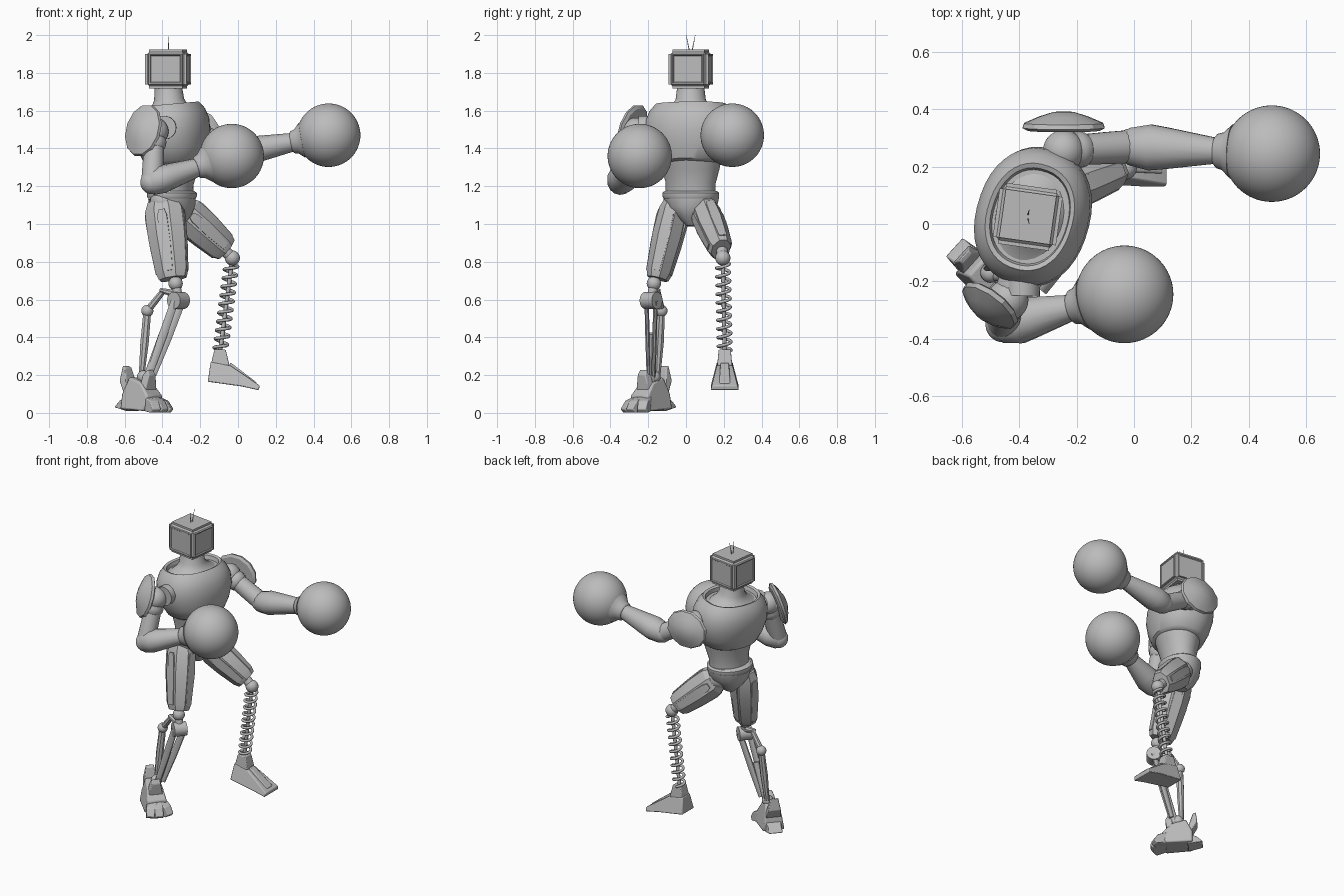
import bpy, bmesh, math
from mathutils import Vector as V, Matrix

cube = bpy.data.objects.get("Cube")
if cube:
    bpy.data.objects.remove(cube)

grey = bpy.data.materials.new("plain_grey")
grey.use_nodes = True
grey.diffuse_color = (0.5, 0.5, 0.5, 1)
grey.node_tree.nodes["Principled BSDF"].inputs["Base Color"].default_value = (0.5, 0.5, 0.5, 1)


def finish(bm, name, angle=35, bevel=0):
    bmesh.ops.recalc_face_normals(bm, faces=bm.faces)
    mesh = bpy.data.meshes.new(name)
    bm.to_mesh(mesh)
    bm.free()
    ob = bpy.data.objects.new(name, mesh)
    bpy.context.collection.objects.link(ob)
    mesh.materials.append(grey)
    if bevel:
        mod = ob.modifiers.new("soft_edges", "BEVEL")
        mod.width, mod.segments = bevel, 2
    bpy.ops.object.select_all(action="DESELECT")
    ob.select_set(True)
    bpy.context.view_layer.objects.active = ob
    bpy.ops.object.shade_smooth_by_angle(angle=math.radians(angle))
    return ob


def frame(a, b, side):
    axis = (b - a).normalized()
    s = V(side)
    s = (s - axis * s.dot(axis)).normalized()
    return axis, s, axis.cross(s)


def limb(name, a, b, profile, sides=24, side=(0, 1, 0.01), angle=35, power=1):
    """Loft rings of (fraction along a-b, half width along side, half depth); power below 1 squares them."""
    a, b = V(a), V(b)
    axis, s, d = frame(a, b, side)
    bm = bmesh.new()
    rings = []
    turn = [(i + 0.5) * math.tau / sides for i in range(sides)]
    unit = [[math.copysign(abs(k) ** power, k) for k in (math.cos(u), math.sin(u))] for u in turn]
    for t, w, h in profile:
        c = a.lerp(b, t)
        rings.append([bm.verts.new(c + s * w * p + d * h * q) for p, q in unit])
    for r, q in zip(rings, rings[1:]):
        for i in range(sides):
            j = (i + 1) % sides
            bm.faces.new((r[i], r[j], q[j], q[i]))
    bm.faces.new(rings[0])
    bm.faces.new(rings[-1])
    return finish(bm, name, angle)


def rod(name, a, b, r0, r1=None, sides=16):
    r1 = r1 or r0
    return limb(name, a, b, [(0, r0, r0), (1, r1, r1)], sides, (0.3, 0.9, 0.2))


def ball(name, c, r, detail=24):
    bm = bmesh.new()
    bmesh.ops.create_uvsphere(bm, u_segments=detail * 2, v_segments=detail, radius=r,
                              matrix=Matrix.Translation(c))
    return finish(bm, name, 60)


def slab(name, outline, origin, yaw, half, bevel=0.005):
    """Side outline of (forward, up, width factor) swept across the width."""
    m = Matrix.Translation(origin) @ Matrix.Rotation(math.radians(yaw), 4, "Z")
    bm = bmesh.new()
    left, right = [[bm.verts.new(m @ V((x, k * half * f, z))) for x, z, f in outline] for k in (1, -1)]
    bm.faces.new(left)
    bm.faces.new(right)
    for i in range(len(outline)):
        j = (i + 1) % len(outline)
        bm.faces.new((left[i], left[j], right[j], right[i]))
    return finish(bm, name, 30, bevel)


# Head: a boxy casing with shallow framed panels on its four sides
m = Matrix.Translation((-0.37, 0.025, 1.82)) @ Matrix.Rotation(math.radians(-8), 4, "Z")
bm = bmesh.new()
bmesh.ops.create_cube(bm, size=1, matrix=m @ Matrix.Diagonal((0.222, 0.214, 0.205, 1)))
bmesh.ops.bevel(bm, geom=bm.edges[:], offset=0.022, segments=3, affect="EDGES")
bm.normal_update()
walls = [f for f in bm.faces if f.calc_area() > 0.02 and abs(f.normal.z) < 0.3]
bmesh.ops.inset_individual(bm, faces=walls, thickness=0.01, depth=0)
bmesh.ops.inset_individual(bm, faces=walls, thickness=0.006, depth=-0.006)
finish(bm, "head", 25)
for k in (-1, 1):
    rod("antenna", (-0.37, 0.025 + 0.006 * k, 1.91), (-0.365, 0.025 + 0.024 * k, 2.0), 0.003, 0.001, 6)

# Torso, turned slightly towards its right
W = (0.29, 0.96, 0)
limb("neck", (-0.36, 0.025, 1.59), (-0.37, 0.025, 1.74),
     [(0, 0.175, 0.135), (0.1, 0.15, 0.115), (0.25, 0.105, 0.095), (0.45, 0.08, 0.08), (1, 0.07, 0.07)], 32, W)
limb("chest", (-0.335, 0.025, 1.32), (-0.363, 0.025, 1.635),
     [(0, 0.16, 0.13), (0.05, 0.185, 0.155), (0.25, 0.22, 0.18), (0.5, 0.245, 0.195), (0.72, 0.24, 0.195),
      (0.88, 0.22, 0.178), (0.96, 0.198, 0.16), (1, 0.188, 0.15), (0.98, 0.172, 0.135), (0.9, 0.165, 0.13)],
     40, W, 35, 0.9)
limb("waist", (-0.345, 0.025, 1.16), (-0.335, 0.025, 1.35),
     [(0, 0.135, 0.105), (0.3, 0.135, 0.105), (0.7, 0.155, 0.125), (1, 0.165, 0.14)], 32, W)
limb("belt", (-0.35, 0.025, 1.135), (-0.35, 0.025, 1.175),
     [(0, 0.145, 0.125), (0.25, 0.152, 0.13), (0.75, 0.152, 0.13), (1, 0.14, 0.115)], 32, W)
limb("pelvis", (-0.35, 0.03, 1.14), (-0.34, 0.035, 0.99),
     [(0, 0.148, 0.125), (0.35, 0.135, 0.12), (0.7, 0.075, 0.095), (1, 0.03, 0.05)], 16, W)


# Arms: shoulder joint, upper arm, elbow, forearm, cuff and round glove
def arm(tag, root, shoulder, elbow, glove, r):
    shoulder, elbow, glove = V(shoulder), V(elbow), V(glove)
    rod(tag + "_shoulder_axle", root, shoulder, 0.055)
    ball(tag + "_shoulder_joint", shoulder, 0.072)
    limb(tag + "_upper_arm", shoulder, elbow,
         [(0, 0.05, 0.05), (0.2, 0.065, 0.065), (0.3, 0.06, 0.06), (0.33, 0.054, 0.054),
          (0.6, 0.056, 0.056), (1, 0.058, 0.058)], 20)
    ball(tag + "_elbow", elbow, 0.062)
    out = (glove - elbow).normalized()
    start, wrist, cuff = elbow - out * 0.03, glove - out * (r + 0.035), glove - out * (r * 0.85)
    limb(tag + "_forearm", start, wrist,
         [(0, 0.045, 0.045), (0.07, 0.066, 0.066), (0.3, 0.082, 0.075), (0.5, 0.073, 0.068), (1, 0.047, 0.05)], 14)
    limb(tag + "_cuff", wrist, cuff, [(0, 0.05, 0.05), (0.15, 0.06, 0.06), (0.5, 0.066, 0.066), (1, 0.095, 0.095)], 32)
    ball(tag + "_glove", glove, r, 32)


arm("left_arm", (-0.31, 0.14, 1.52), (-0.245, 0.255, 1.505), (-0.01, 0.27, 1.375), (0.48, 0.245, 1.47), 0.168)
arm("right_arm", (-0.39, -0.12, 1.51), (-0.44, -0.265, 1.49), (-0.455, -0.35, 1.22), (-0.033, -0.245, 1.36), 0.17)
rod("right_shoulder_disc", (-0.385, -0.14, 1.51), (-0.39, -0.25, 1.51), 0.062, sides=24)


# Domed shoulder shields
def shield(tag, centre, out, tall, wide):
    c, o = V(centre), V(out).normalized()
    dome = [(0, 0.87), (0.15, 1), (0.4, 0.96), (0.75, 0.6), (1, 0.25)]
    limb(tag + "_shoulder_shield", c - o * 0.03, c + o * 0.035,
         [(t, tall * k, wide * k) for t, k in dome], 12, (0, 0, 1), 25)
    rod(tag + "_shield_mount", c - o * 0.09, c, 0.03)


shield("left", (-0.245, 0.355, 1.49), (0, 1, 0.05), 0.125, 0.148)
shield("right", (-0.51, -0.295, 1.5), (-0.6, -0.78, 0.3), 0.145, 0.115)


# Thighs: faceted armour with raised plates on the outer faces
def thigh(tag, hip, knee, side, w, d):
    hip, knee = V(hip), V(knee)
    shape = [(0, 0.75, 0.8), (0.12, 0.95, 1), (0.45, 1, 1), (0.9, 0.84, 0.84), (1, 0.68, 0.7)]
    limb(tag + "_thigh", hip, knee, [(t, w * a, d * b) for t, a, b in shape], 8, side, 20)
    axis, s, f = frame(hip, knee, side)
    for n, r, part in ((s, w, "outer"), (-s, w, "inner"), (f, d, "front"), (-f, d, "back")):
        a, b = hip.lerp(knee, 0.14) + n * r * 0.86, hip.lerp(knee, 0.92) + n * r * 0.7
        limb(f"{tag}_{part}_thigh_plate", a, b,
             [(0, 0.015, 0.022), (0.1, 0.02, 0.036), (0.55, 0.02, 0.038), (1, 0.014, 0.026)], 4, n, 20)
    ball(tag + "_hip", hip, 0.07, 16)


thigh("right_leg", (-0.395, -0.05, 1.12), (-0.345, -0.15, 0.71), (0.2, 1, 0), 0.084, 0.108)
thigh("left_leg", (-0.305, 0.095, 1.08), (-0.065, 0.185, 0.865), (-0.3, 1, 0), 0.08, 0.1)

# Right lower leg: jointed struts
knee, hub = V((-0.33, -0.17, 0.685)), V((-0.315, -0.185, 0.595))
heel, ankle = V((-0.48, -0.13, 0.54)), V((-0.51, -0.15, 0.2))
ball("right_knee", knee, 0.038, 12)
rod("knee_link", knee, hub, 0.025)
across = V((0.026, 0.032, 0))
rod("knee_hub", hub - across, hub + across, 0.045, sides=24)
limb("knee_crossbar", hub + V((0, 0, 0.03)), (-0.41, -0.15, 0.65), [(0, 0.025, 0.025), (1, 0.018, 0.012)], 8)
rod("upper_rear_strut", (-0.4, -0.15, 0.64), heel, 0.016, 0.02, 8)
ball("rear_joint", heel, 0.032, 12)
limb("lower_rear_strut", heel, ankle, [(0, 0.02, 0.022), (0.5, 0.024, 0.024), (1, 0.016, 0.016)], 8)
for k in (-1, 1):
    limb("front_shin_strut", hub + across * 0.75 * k, V((-0.46, -0.185, 0.2)) + across * 0.4 * k,
         [(0, 0.012, 0.022), (0.5, 0.013, 0.024), (1, 0.012, 0.018)], 8)
rod("shin_piston", (-0.4, -0.185, 0.42), (-0.49, -0.18, 0.16), 0.018, 0.022, 12)

# Right foot: plated and pointing outwards
place = (-0.505, -0.19, 0)
slab("foot_body", [(-0.1, 0.02, 1), (0.07, 0.01, 1.1), (0.09, 0.09, 0.9), (0.03, 0.16, 0.7), (-0.06, 0.19, 0.6),
                   (-0.1, 0.1, 0.8)], place, -42, 0.07, 0.01)
slab("heel_spur", [(-0.165, 0.03, 0.8), (-0.07, 0.01, 1), (-0.07, 0.09, 0.9), (-0.13, 0.065, 0.7)], place, -42, 0.055)
slab("heel_guard", [(-0.13, 0.17, 0.8), (-0.09, 0.1, 1), (-0.07, 0.12, 1), (-0.1, 0.24, 0.5), (-0.12, 0.25, 0.5)],
     place, -42, 0.05)
slab("instep_guard", [(0.02, 0.14, 1), (0.06, 0.12, 1), (0.07, 0.2, 0.6), (0.055, 0.23, 0.5), (0.03, 0.2, 0.8)],
     place, -42, 0.045)
for yaw in (-63, -42, -16):
    slab("toe", [(0.05, 0.015, 1), (0.145, 0, 0.9), (0.165, 0.02, 0.7), (0.135, 0.065, 0.8), (0.07, 0.09, 1)],
         place, yaw, 0.034)
ball("right_ankle", (-0.5, -0.17, 0.19), 0.035, 12)

# Left lower leg: a coil spring around a rod
top, low = V((-0.03, 0.195, 0.82)), V((-0.095, 0.205, 0.32))
ball("left_knee", top, 0.04, 16)
rod("knee_pin", (-0.07, 0.19, 0.86), top, 0.03)
rod("spring_core", top, low, 0.011)
axis, s, f = frame(top, low, (0, 1, 0))
turns, steps = 10, 18
curve = bpy.data.curves.new("coil_spring", "CURVE")
curve.dimensions, curve.bevel_depth, curve.bevel_resolution, curve.use_fill_caps = "3D", 0.0085, 2, True
line = curve.splines.new("POLY")
line.points.add(turns * steps)
for i, p in enumerate(line.points):
    u = i * math.tau / steps
    c = top.lerp(low, 0.06 + 0.92 * i / (turns * steps))
    p.co = (*(c + (s * math.cos(u) + f * math.sin(u)) * 0.035), 1)
curve.materials.append(grey)
spring = bpy.data.objects.new("coil_spring", curve)
bpy.context.collection.objects.link(spring)
bpy.ops.object.select_all(action="DESELECT")
spring.select_set(True)
bpy.context.view_layer.objects.active = spring
bpy.ops.object.convert(target="MESH")

# Left foot: a tapered wedge with a raised ridge
slab("left_foot", [(-0.16, 0.165, 0.85), (0.02, 0.14, 1), (0.11, 0.12, 1), (0.115, 0.145, 0.9), (-0.04, 0.25, 0.55),
                   (-0.145, 0.27, 0.55)], (0, 0.205, 0), 0, 0.075)
slab("left_foot_ridge", [(-0.05, 0.24, 1), (0.09, 0.145, 1.3), (0.1, 0.16, 1.2), (-0.04, 0.267, 0.9)], (0, 0.205, 0), 0, 0.024)
slab("left_ankle", [(-0.145, 0.25, 1), (-0.045, 0.25, 1), (-0.065, 0.335, 0.8), (-0.125, 0.335, 0.8)], (0, 0.205, 0), 0, 0.04)
